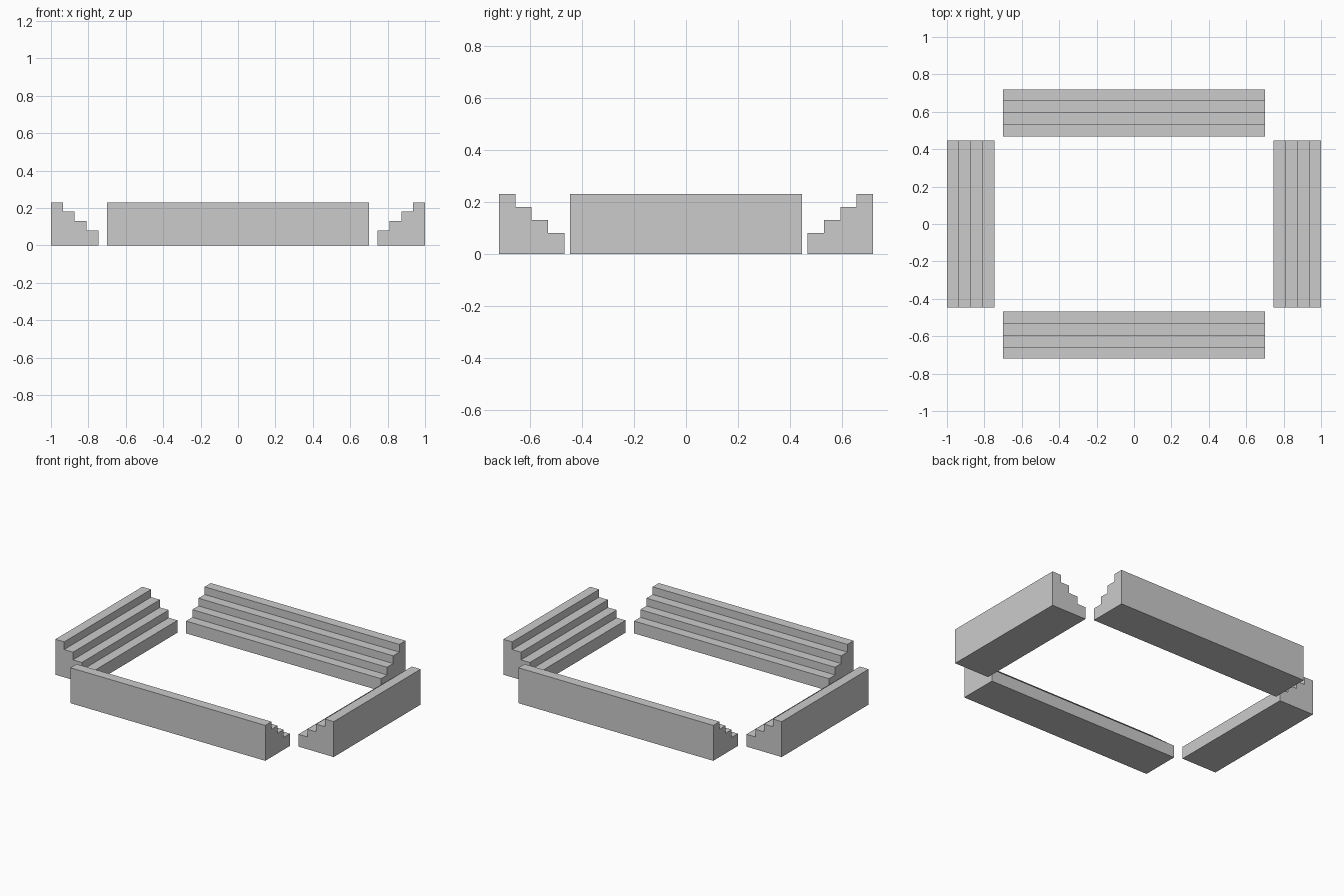
import bpy
import bmesh
from math import pi
from mathutils import Matrix

STEPS = 4
DEPTH = 0.253      # from the lowest front edge to the back wall
FIRST = 0.08       # height of the lowest step
RISE = 0.05        # height of each further step

cube = bpy.data.objects.get("Cube")
if cube:
    bpy.data.objects.remove(cube, do_unlink=True)

# Single concrete colour
concrete = bpy.data.materials.new("concrete_grey")
concrete.use_nodes = True
colour = (0.6, 0.6, 0.6, 1)
concrete.diffuse_color = colour
concrete.node_tree.nodes["Principled BSDF"].inputs["Base Color"].default_value = colour


def stand(name, half_length, outer, angle):
    """Extrude a stepped profile along x, back wall at y = outer, then turn it."""
    tread = DEPTH / STEPS
    inner = outer - DEPTH
    profile = [(outer, 0), (inner, 0)]
    for i in range(STEPS):
        z = FIRST + i * RISE
        profile += [(inner + i * tread, z), (inner + (i + 1) * tread, z)]

    bm = bmesh.new()
    end = bm.faces.new([bm.verts.new((-half_length, y, z)) for y, z in profile])
    grown = bmesh.ops.extrude_face_region(bm, geom=[end])["geom"]
    moved = [v for v in grown if isinstance(v, bmesh.types.BMVert)]
    bmesh.ops.translate(bm, verts=moved, vec=(2 * half_length, 0, 0))
    bmesh.ops.recalc_face_normals(bm, faces=bm.faces)
    bm.transform(Matrix.Rotation(angle, 4, "Z"))

    mesh = bpy.data.meshes.new(name)
    bm.to_mesh(mesh)
    bm.free()
    mesh.materials.append(concrete)
    bpy.context.collection.objects.link(bpy.data.objects.new(name, mesh))


# Long stands front and back, short stands at the sides
stand("back_stand", 0.70, 0.72, 0)
stand("front_stand", 0.70, 0.72, pi)
stand("left_stand", 0.446, 1.0, -pi / 2)
stand("right_stand", 0.446, 1.0, pi / 2)
